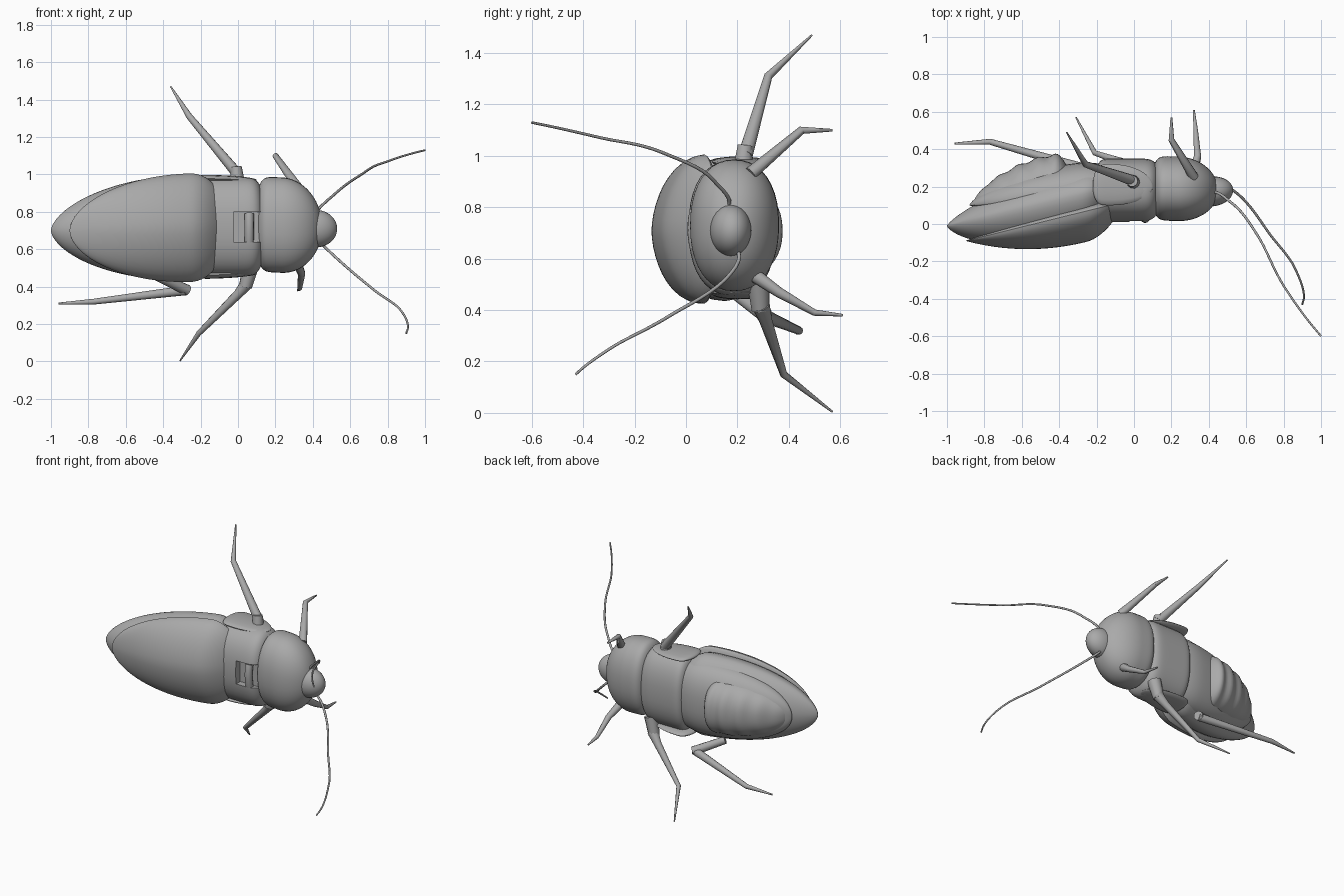
import bpy, bmesh, math
from mathutils import Vector

cube = bpy.data.objects.get("Cube")
if cube:
    bpy.data.objects.remove(cube, do_unlink=True)

grey = bpy.data.materials.new("shell_grey")
grey.use_nodes = True
colour = (0.4, 0.4, 0.4, 1)
grey.diffuse_color = colour
grey.node_tree.nodes["Principled BSDF"].inputs["Base Color"].default_value = colour


def skin(name, rings):
    """Closed smooth surface over a list of vertex rings."""
    bm = bmesh.new()
    loops = [[bm.verts.new(point) for point in ring] for ring in rings]
    for first, second in zip(loops, loops[1:]):
        for i in range(len(first)):
            bm.faces.new((first[i - 1], first[i], second[i], second[i - 1]))
    bm.faces.new(loops[0])
    bm.faces.new(loops[-1])
    bmesh.ops.recalc_face_normals(bm, faces=bm.faces)
    mesh = bpy.data.meshes.new(name)
    bm.to_mesh(mesh)
    bm.free()
    mesh.materials.append(grey)
    obj = bpy.data.objects.new(name, mesh)
    bpy.context.collection.objects.link(obj)
    bpy.ops.object.select_all(action="DESELECT")
    obj.select_set(True)
    bpy.context.view_layer.objects.active = obj
    bpy.ops.object.shade_smooth_by_angle(angle=math.radians(40))
    return obj


def signed_power(value, exponent):
    return math.copysign(abs(value) ** exponent, value)


def body(name, start, end, half_width, back, belly, peak, taper=0.5, tail_blunt=2,
         nose_blunt=2, depth_power=1.0, ripple=0.0, square=1.0, sections=48, sides=40):
    """Swelling form along a straight spine, widest at the peak fraction.
    The back bulges towards -y and the belly towards +y."""
    start, end = Vector(start), Vector(end)
    rings = []
    for section in range(sections + 1):
        t = (1 - math.cos(math.pi * section / sections)) / 2
        if t < peak:
            swell = (1 - (1 - t / peak) ** tail_blunt) ** taper
        else:
            swell = max(0, 1 - ((t - peak) / (1 - peak)) ** nose_blunt) ** 0.5
        swell = max(swell, 0.01)
        depth = swell ** depth_power
        wave = 1 + ripple * math.sin(math.tau * t * 5)
        centre = start.lerp(end, t)
        ring = []
        for side in range(sides):
            angle = math.tau * side / sides
            across = signed_power(math.cos(angle), square)
            deep = signed_power(math.sin(angle), square)
            reach = belly * wave if deep > 0 else back
            ring.append(centre + Vector((0, deep * depth * reach, across * swell * half_width)))
        rings.append(ring)
    return skin(name, rings)


def tube(name, points, thick, thin, smooth_steps=1, sides=10):
    """Limb along a path, tapering evenly from thick to thin."""
    points = [Vector(point) for point in points]
    path = []
    for i in range(len(points) - 1):
        before, after = points[max(i - 1, 0)], points[min(i + 2, len(points) - 1)]
        here, there = points[i], points[i + 1]
        for step in range(smooth_steps):
            t = step / smooth_steps
            leaving = here + (there - before) * t / 2
            arriving = there - (after - here) * (1 - t) / 2
            path.append(leaving.lerp(arriving, t * t * (3 - 2 * t)))
    path.append(points[-1])
    rings = []
    for i, point in enumerate(path):
        along = (path[min(i + 1, len(path) - 1)] - path[max(i - 1, 0)]).normalized()
        u = along.cross(Vector((1, 2, 3))).normalized()
        v = along.cross(u)
        radius = thick + (thin - thick) * i / (len(path) - 1)
        angles = [math.tau * side / sides for side in range(sides)]
        rings.append([point + radius * (u * math.cos(a) + v * math.sin(a)) for a in angles])
    return skin(name, rings)


# Hind wings reaching the pointed tail, covered by a shorter roof-like shell
body("hind_wings", start=(-1, -0.01, 0.7), end=(-0.1, 0.2, 0.72), half_width=0.28,
     back=0.23, belly=0.16, peak=0.8, taper=0.6, depth_power=1.2, square=1.1)
body("wing_covers", start=(-0.9, -0.09, 0.7), end=(-0.05, 0.12, 0.72), half_width=0.29,
     back=0.165, belly=0.05, peak=0.76, taper=0.55, depth_power=1.8, square=1.15)

# Belly with a free lower lip and a raised, gently rippled plate
body("belly", start=(-0.88, 0.1, 0.7), end=(0, 0.2, 0.72), half_width=0.25,
     back=0.05, belly=0.16, peak=0.66, depth_power=1.4, square=0.85)
body("belly_plate", start=(-0.86, 0.11, 0.7), end=(-0.33, 0.21, 0.71), half_width=0.19,
     back=0.04, belly=0.18, peak=0.8, depth_power=1.3, ripple=0.04, square=0.9)

# Middle thorax with side flanges and a back notch that holds a small peg
middle = body("middle_thorax", start=(-0.21, 0.19, 0.72), end=(0.15, 0.19, 0.72),
              half_width=0.265, back=0.18, belly=0.16, peak=0.5, tail_blunt=10,
              nose_blunt=6, square=0.85)
bpy.ops.mesh.primitive_cube_add(size=0.16, location=(0.055, -0.02, 0.72))
cutter = bpy.context.object
cutter.name = "notch_cutter"
cutter.hide_render = True
cutter.hide_viewport = True
notch = middle.modifiers.new("notch", "BOOLEAN")
notch.object = cutter
notch.operation = "DIFFERENCE"
notch.solver = "EXACT"
tube("back_peg", [(0.06, 0.04, 0.64), (0.06, 0.03, 0.72), (0.06, 0.04, 0.79)],
     thick=0.025, thin=0.025, smooth_steps=3)
for name, side in (("left_flange", 1), ("right_flange", -1)):
    body(name, start=(-0.22, 0.2, 0.72 + side * 0.26), end=(0.1, 0.2, 0.72 + side * 0.25),
         half_width=0.02, back=0.1, belly=0.12, peak=0.3, tail_blunt=4, sides=16)

# Front thorax dome and rounded head
body("front_thorax", start=(0.09, 0.19, 0.735), end=(0.45, 0.18, 0.72), half_width=0.255,
     back=0.17, belly=0.175, peak=0.4, tail_blunt=6, square=0.9)
body("head", start=(0.34, 0.17, 0.71), end=(0.53, 0.18, 0.71), half_width=0.1,
     back=0.08, belly=0.08, peak=0.4, sides=24)

# Legs, each listed from hip to foot
tube("left_middle_leg", [(0, 0.23, 1), (-0.26, 0.32, 1.31), (-0.36, 0.49, 1.47)],
     thick=0.03, thin=0.004)
tube("left_front_leg", [(0.32, 0.25, 0.93), (0.2, 0.45, 1.1), (0.2, 0.57, 1.1)],
     thick=0.027, thin=0.005)
tube("right_front_leg", [(0.31, 0.26, 0.54), (0.34, 0.36, 0.47), (0.33, 0.5, 0.39),
                         (0.32, 0.61, 0.38)], thick=0.028, thin=0.005)
tube("right_middle_leg", [(0.05, 0.29, 0.42), (0, 0.31, 0.36), (-0.21, 0.38, 0.15),
                          (-0.31, 0.57, 0.004)], thick=0.036, thin=0.004)
tube("right_hind_leg", [(-0.28, 0.3, 0.38), (-0.77, 0.44, 0.32), (-0.96, 0.43, 0.31)],
     thick=0.027, thin=0.005)

# Hip joints
tube("left_middle_hip", [(0, 0.22, 0.94), (-0.01, 0.23, 1.04)], thick=0.04, thin=0.03)
tube("right_middle_hip", [(0.07, 0.28, 0.52), (0.04, 0.29, 0.4)], thick=0.045, thin=0.035)
tube("right_hind_hip", [(-0.44, 0.2, 0.46), (-0.27, 0.31, 0.38)], thick=0.025, thin=0.03)

# Antennae sweeping out past the head
tube("left_antenna", [(0.42, 0.16, 0.8), (0.5, 0.13, 0.88), (0.66, -0.06, 1),
                      (0.8, -0.33, 1.07), (1, -0.6, 1.13)],
     thick=0.008, thin=0.005, smooth_steps=8)
tube("right_antenna", [(0.43, 0.17, 0.65), (0.53, 0.18, 0.55), (0.73, -0.06, 0.38),
                       (0.88, -0.28, 0.26), (0.9, -0.43, 0.15)],
     thick=0.008, thin=0.005, smooth_steps=8)
